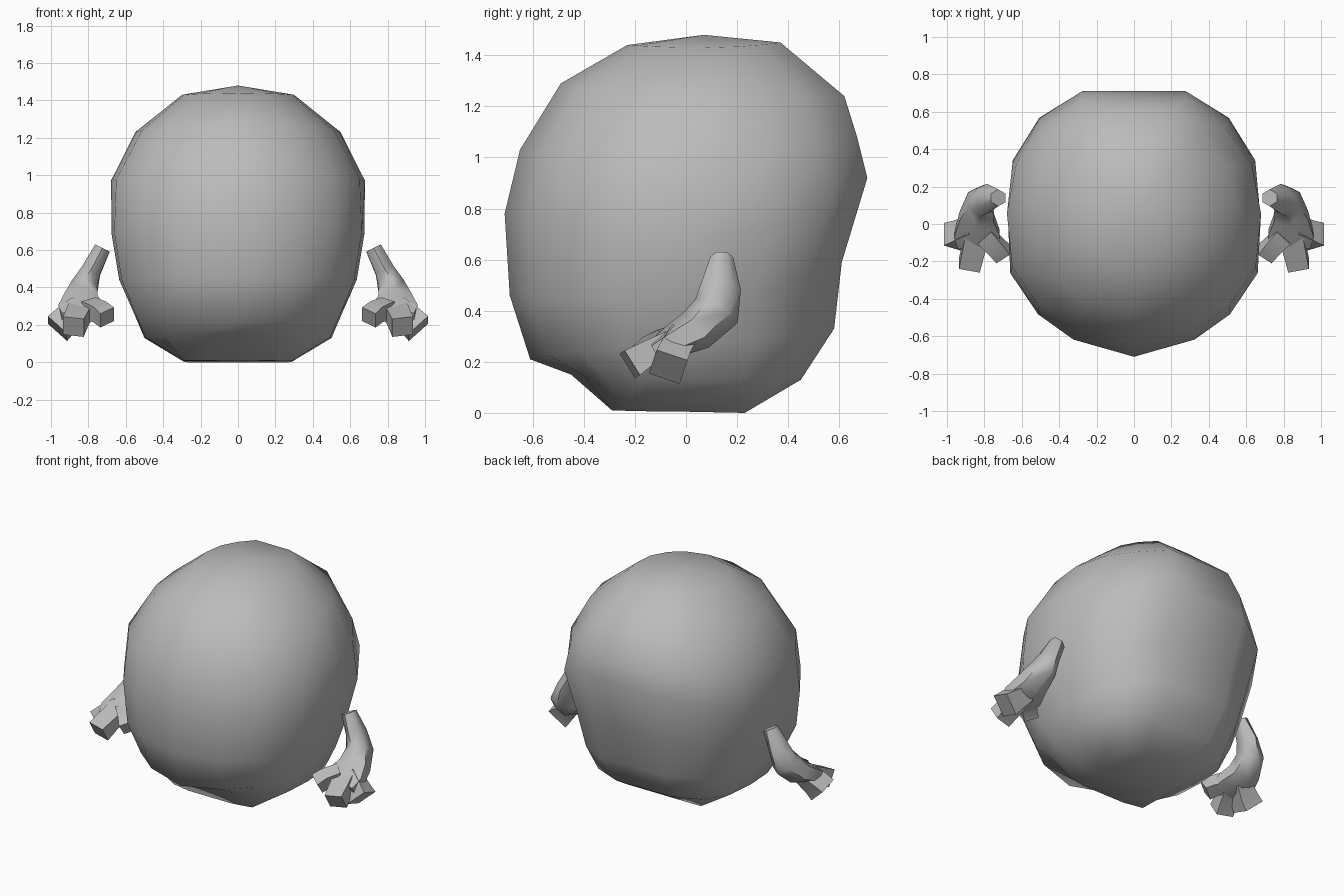
import bpy, bmesh, math
from mathutils import Vector

if "Cube" in bpy.data.objects:
    bpy.data.objects.remove(bpy.data.objects["Cube"])

grey = bpy.data.materials.new("grey")
grey.diffuse_color = (0.5, 0.5, 0.5, 1)
grey.use_nodes = True
grey.node_tree.nodes["Principled BSDF"].inputs["Base Color"].default_value = grey.diffuse_color


def loft(name, rings, angle, apex=None):
    """Skin a list of equal-sized point rings and close both ends."""
    bm = bmesh.new()
    rows = [[bm.verts.new(p) for p in r] for r in rings]
    n = len(rows[0])
    for a, b in zip(rows, rows[1:]):
        for i in range(n):
            j = (i + 1) % n
            bm.faces.new((a[i], a[j], b[j], b[i]))
    bm.faces.new(rows[0][::-1])
    if apex:
        top = bm.verts.new(apex)
        for i in range(n):
            bm.faces.new((rows[-1][i], rows[-1][(i + 1) % n], top))
    else:
        bm.faces.new(rows[-1])
    bmesh.ops.recalc_face_normals(bm, faces=bm.faces)
    me = bpy.data.meshes.new(name)
    bm.to_mesh(me)
    bm.free()
    me.materials.append(grey)
    ob = bpy.data.objects.new(name, me)
    bpy.context.collection.objects.link(ob)
    bpy.context.view_layer.objects.active = ob
    ob.select_set(True)
    bpy.ops.object.shade_smooth_by_angle(angle=math.radians(angle))
    ob.select_set(False)
    return ob


# Body: outline of one half, front centre to back edge
half = [(.48, -.87), (.76, -.68), (.98, -.37), (1, .07), (.96, .48), (.75, .8), (.41, 1)]
outline = [(0, -1)] + half + [(-x, y) for x, y in reversed(half)]
# front z, side z, back z, half width, front y, back y, squareness (negative is rounder)
levels = [
    (.01, .005, .0, .29, -.29, .23, 1),
    (.15, .13, .13, .50, -.45, .45, .15),
    (.21, .27, .33, .56, -.61, .58, 0),
    (.46, .44, .59, .635, -.69, .61, 0),
    (.78, .68, .92, .675, -.71, .71, 0),
    (1.03, .97, 1.08, .68, -.65, .67, -.5),
    (1.29, 1.23, 1.24, .55, -.49, .62, -1),
    (1.44, 1.43, 1.45, .30, -.23, .37, -.6),
]
rings = []
for zf, zs, zb, w, yf, yb, sq in levels:
    ring = []
    for x, y in outline:
        if sq >= 0:
            k = 1 + sq * (1 / max(abs(x), abs(y)) - 1)
        else:
            k = 1 - sq * (min(1, 1 / math.hypot(x, y)) - 1)
            if y == 1:
                k = 1
        x, y = x * k, y * k
        z = zs + (zb - zs) * y * y if y > 0 else zs + (zf - zs) * y * y
        ring.append((x * w, (yf + yb) / 2 + y * (yb - yf) / 2, z))
    rings.append(ring)
loft("body", rings, 70, apex=(0, .07, 1.48))


def limb(name, path, sides, side):
    """Tube along (x, y, z, half width, half thickness) stations."""
    pts = [Vector(p[:3]) for p in path]
    rings = []
    for i, p in enumerate(path):
        d = (pts[min(i + 1, len(pts) - 1)] - pts[max(i - 1, 0)]).normalized()
        u = Vector((1, 0, 0))
        u = (u - d * u.dot(d)).normalized()
        v = d.cross(u)
        ring = []
        for s in range(sides):
            a = 2 * math.pi * (s + .5) / sides
            q = pts[i] + u * p[3] * math.cos(a) + v * p[4] * math.sin(a)
            ring.append((q.x * side, q.y, q.z))
        rings.append(ring)
    return loft(name, rings, 60)


arm = [(.725, .14, .61, .05, .045), (.785, .135, .49, .06, .08), (.82, .12, .40, .08, .095),
       (.84, .04, .325, .105, .085), (.84, -.05, .28, .14, .065), (.83, -.11, .25, .13, .045)]
fingers = {
    "outer_finger": [(.85, -.02, .29, .07, .08), (.92, -.055, .225, .09, .085), (.965, -.07, .18, .10, .09)],
    "middle_finger": [(.84, -.06, .28, .09, .06), (.86, -.14, .24, .085, .065), (.88, -.22, .19, .08, .08)],
    "inner_finger": [(.80, -.06, .29, .07, .07), (.74, -.12, .27, .065, .065), (.70, -.16, .24, .065, .065)],
}
for label, s in (("right", 1), ("left", -1)):
    limb(label + "_arm", arm, 6, s)
    for name, path in fingers.items():
        limb(label + "_" + name, path, 4, s)
